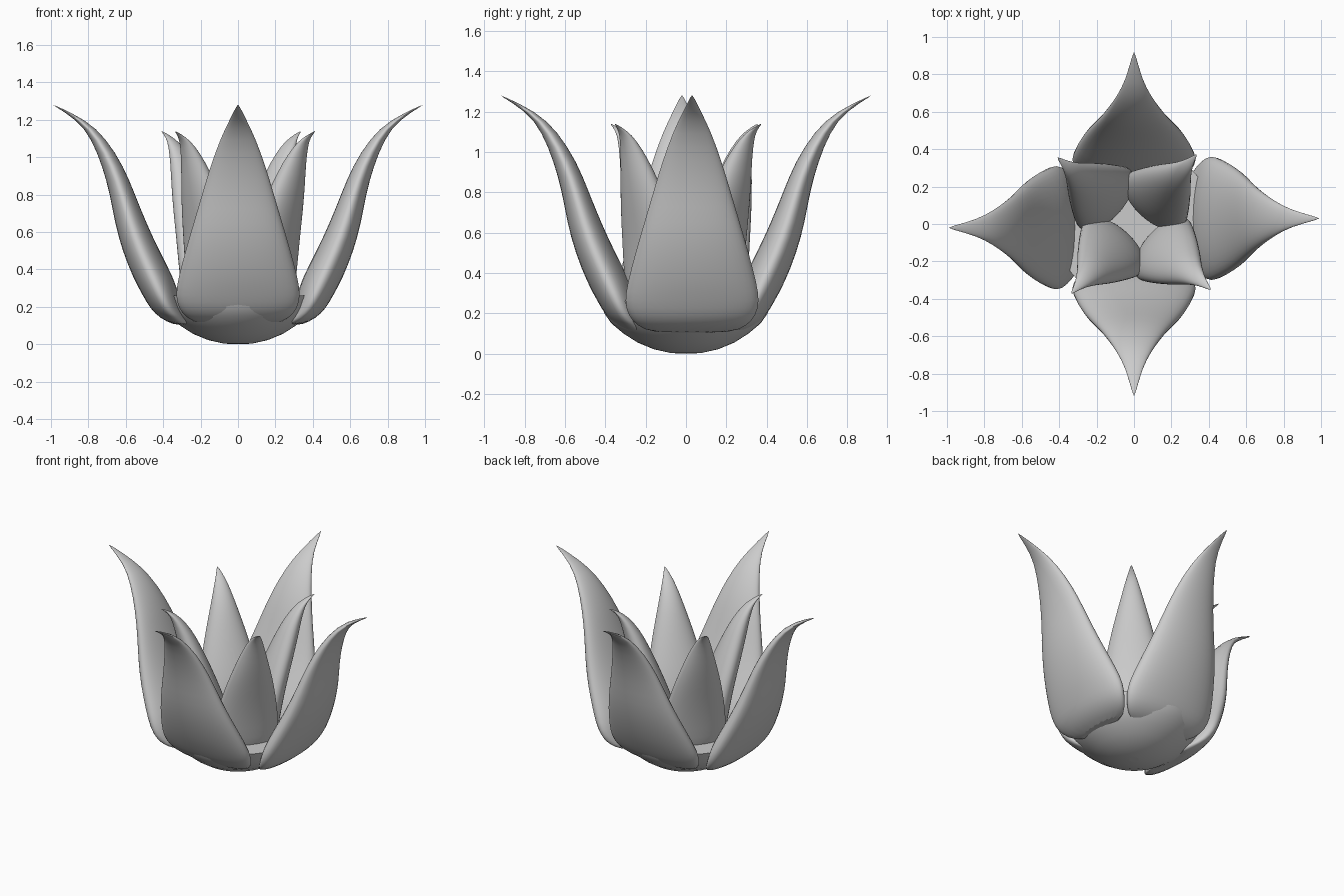
import bpy, bmesh, math
from mathutils import Matrix

if "Cube" in bpy.data.objects:
    bpy.data.objects.remove(bpy.data.objects["Cube"])

# Fleshy petal rows: inner radius, outer radius, height, half width
OUTER = [(.24, .34, .10, .20), (.27, .42, .14, .28), (.295, .47, .19, .322),
         (.315, .51, .26, .34), (.34, .56, .35, .325), (.42, .62, .50, .285),
         (.49, .66, .65, .24), (.55, .685, .80, .195), (.61, .725, .95, .15),
         (.705, .785, 1.10, .095), (.81, .86, 1.20, .045), (.992, .998, 1.283, .003)]
INNER = [(.10, .24, .15, .15), (.085, .28, .25, .205), (.09, .30, .38, .215),
         (.145, .335, .55, .187), (.205, .375, .70, .155), (.27, .415, .85, .112),
         (.33, .44, .97, .075), (.40, .465, 1.06, .045), (.455, .49, 1.105, .024),
         (.53, .536, 1.14, .003)]


def loft(name, rings, subdivide):
    """Skin a stack of closed rings and cap both ends."""
    bm = bmesh.new()
    loops = [[bm.verts.new(p) for p in ring] for ring in rings]
    n = len(loops[0])
    for a, b in zip(loops, loops[1:]):
        for i in range(n):
            k = (i + 1) % n
            bm.faces.new((a[i], a[k], b[k], b[i]))
    bm.faces.new(loops[0][::-1])
    bm.faces.new(loops[-1])
    bmesh.ops.recalc_face_normals(bm, faces=bm.faces[:])
    for f in bm.faces:
        f.smooth = len(f.verts) == 4
    mesh = bpy.data.meshes.new(name)
    bm.to_mesh(mesh)
    bm.free()
    ob = bpy.data.objects.new(name, mesh)
    bpy.context.collection.objects.link(ob)
    if subdivide:
        sub = ob.modifiers.new("smooth", 'SUBSURF')
        sub.levels = sub.render_levels = 1
    return ob


def petal(name, rows, angle, radial=0, side=0, n=20):
    rings = []
    for r0, r1, z, w in rows:
        c, d = (r0 + r1) / 2 + radial, (r1 - r0) / 2
        rings.append([(c + d * math.cos(2 * math.pi * i / n),
                       side + w * math.sin(2 * math.pi * i / n), z)
                      for i in range(n)])
    ob = loft(name, rings, True)
    ob.data.transform(Matrix.Rotation(math.radians(angle), 4, 'Z'))


# Outer petals, the front and back ones sit slightly closer in
petal("outer_petal_right", OUTER, 0, 0, .03)
petal("outer_petal_back", OUTER, 90, -.07)
petal("outer_petal_left", OUTER, 180, 0, .02)
petal("outer_petal_front", OUTER, 270, -.07)

# Inner petals on the diagonals
for i, (ang, off) in enumerate([(48, -.03), (139, .01), (228, -.03), (319.5, .01)]):
    petal(f"inner_petal_{i + 1}", INNER, ang, off)

# Rounded bowl holding the petals, with a flat floor on top
profile = [(.03, 0), (.08, .004), (.16, .022), (.24, .055), (.31, .10),
           (.37, .15), (.405, .20), (.425, .26)]
seg = 48
loft("bowl_base", [[(r * math.cos(2 * math.pi * i / seg),
                     r * math.sin(2 * math.pi * i / seg), z) for i in range(seg)]
                   for r, z in profile], False)
